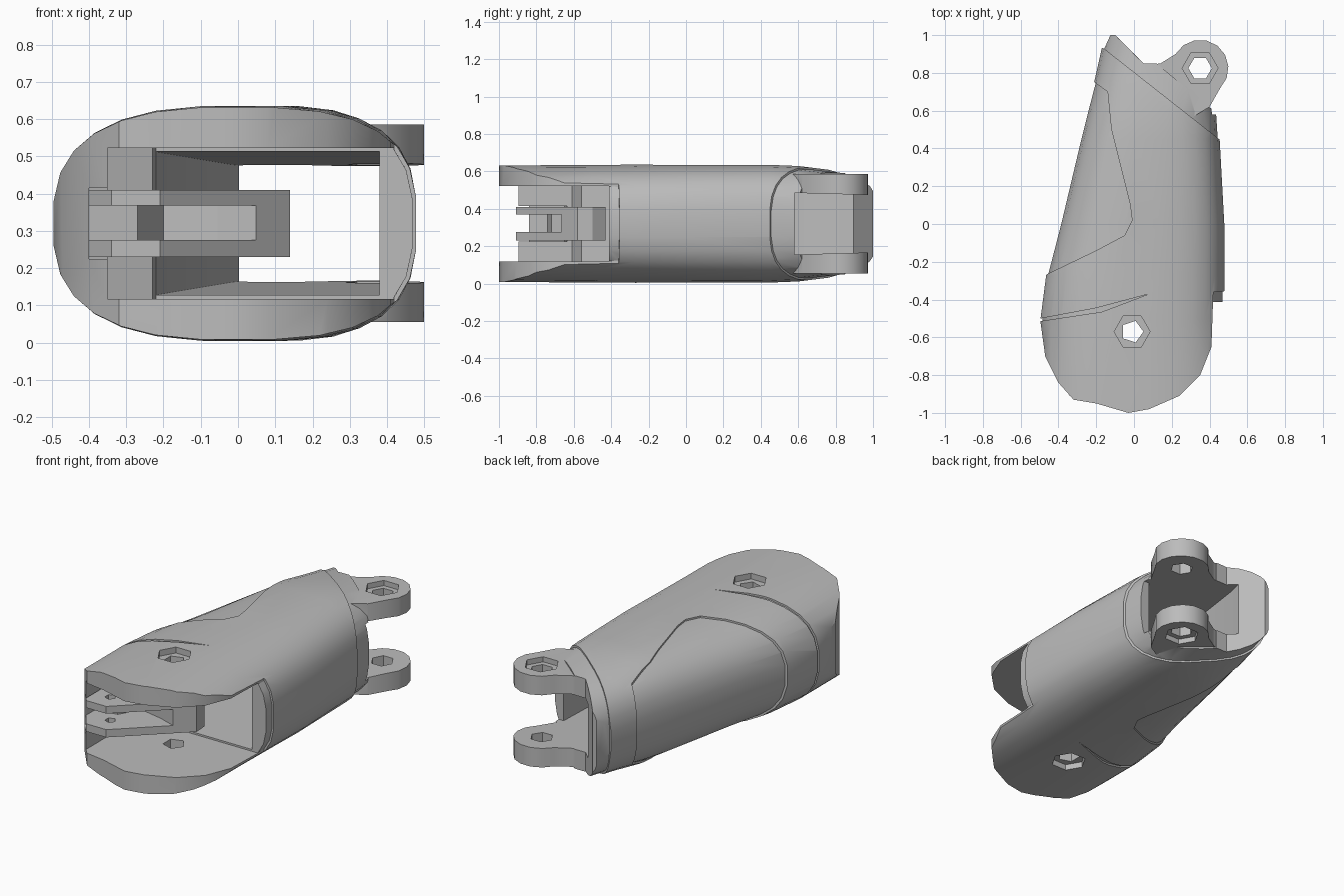
import bpy, bmesh, math

if "Cube" in bpy.data.objects:
    bpy.data.objects.remove(bpy.data.objects["Cube"], do_unlink=True)

grey = bpy.data.materials.new("plain_grey")
grey.use_nodes = True
GREY = (0.5, 0.5, 0.5, 1)
grey.diffuse_color = GREY
grey.node_tree.nodes["Principled BSDF"].inputs["Base Color"].default_value = GREY

MID = 0.32


def make(name, bm):
    bmesh.ops.recalc_face_normals(bm, faces=bm.faces)
    mesh = bpy.data.meshes.new(name)
    bm.to_mesh(mesh)
    bm.free()
    mesh.materials.append(grey)
    obj = bpy.data.objects.new(name, mesh)
    bpy.context.collection.objects.link(obj)
    return obj


def prism(name, outline, z0=-1, z1=2):
    """Extrude a plan outline from z0 to z1."""
    bm = bmesh.new()
    face = bm.faces.new([bm.verts.new((x, y, z0)) for x, y in outline])
    top = bmesh.ops.extrude_face_region(bm, geom=[face])["geom"]
    bmesh.ops.translate(bm, vec=(0, 0, z1 - z0),
                        verts=[v for v in top if isinstance(v, bmesh.types.BMVert)])
    return make(name, bm)


def arc(cx, cy, r, a0, a1, n):
    steps = [math.radians(a0 + (a1 - a0) * i / (n - 1)) for i in range(n)]
    return [(cx + r * math.cos(a), cy + r * math.sin(a)) for a in steps]


def loft(name, grow, sides=28):
    """Rounded sleeve through sections of (y, left x, right x, half height)."""
    sections = [(-1.05, -.5, .48, .312), (-.5, -.497, .48, .316),
                (-.27, -.467, .48, .317), (0, -.397, .48, .316),
                (.45, -.29, .455, .316), (.6, -.252, .445, .31),
                (.77, -.208, .435, .289), (1.05, -.145, .425, .262)]
    bm = bmesh.new()
    rings = []
    for y, xl, xr, h in sections:
        ring = []
        for i in range(sides):
            a = 2 * math.pi * (i + .5) / sides
            c, s = math.cos(a), math.sin(a)
            power = 2.9 if c > 0 else 2.65
            px = math.copysign(abs(c) ** (2 / power), c)
            pz = math.copysign(abs(s) ** (2 / power), s)
            ring.append(bm.verts.new(((xl + xr) / 2 + px * ((xr - xl) / 2 + grow),
                                      y, MID + pz * (h + grow))))
        rings.append(ring)
    for a, b in zip(rings, rings[1:]):
        for i in range(sides):
            j = (i + 1) % sides
            bm.faces.new((a[i], a[j], b[j], b[i]))
    bm.faces.new(rings[0])
    bm.faces.new(rings[-1])
    return make(name, bm)


def boolean(target, tool, operation):
    mod = target.modifiers.new("cut", 'BOOLEAN')
    mod.operation, mod.object, mod.solver = operation, tool, 'EXACT'
    bpy.context.view_layer.objects.active = target
    bpy.ops.object.modifier_apply(modifier=mod.name)
    bpy.data.objects.remove(tool, do_unlink=True)


def drill(target, x, y, r, sides, z0=-1, z1=2):
    ring = arc(x, y, r, 0, 360, sides + 1)[:-1]
    boolean(target, prism("drill", ring, z0, z1), 'DIFFERENCE')


# Outer armour: rounded front, side panel left out, slanted rear edge
armour_plan = [(-.7, -.27), (-.47, -.27), (-.2, -.14), (-.05, -.06), (-.01, .02),
               (-.02, .1), (-.12, .5), (-.14, .7), (-.25, .78), (-.3, .95),
               (-.16, .93), (.45, .45), (.7, .43), (.7, -.34), (.42, -.36),
               (.41, -.65), (.35, -.8), (.24, -.91), (.08, -.98), (-.03, -1),
               (-.2, -.95), (-.32, -.93), (-.4, -.84), (-.47, -.7), (-.495, -.52),
               (-.7, -.5)]
body = loft("sleeve_body", 0)
boolean(body, prism("plan", armour_plan), 'INTERSECT')
seam = [(-.6, -.53), (-.17, -.465), (.08, -.37), (-.2, -.445), (-.6, -.52)]
boolean(body, prism("seam", seam), 'DIFFERENCE')

# Inner core: recessed panel, front rim and rear tongue
core_plan = [(-.7, -.6), (.1, -.5), (.2, -.412), (.7, -.412), (.7, .58), (.41, .61),
             (.3, .7), (.12, .85), (.05, .85), (-.02, .92), (-.1, 1), (-.125, 1),
             (-.17, .9), (-.7, .9)]
core = loft("core", -.01)
boolean(core, prism("plan", core_plan), 'INTERSECT')
boolean(body, core, 'UNION')

# Rear hinge ears, split in two by the cavity
ear_plan = arc(.35, .825, .15, -45, 150, 9) + [(.14, .85), (.06, .84), (0, .7),
                                              (.2, .52), (.3, .56), (.4, .62)]
boolean(body, prism("ears", ear_plan, .055, .585), 'UNION')

# Hollow inside: wide front mouth open on the left, with a pocket for the bracket
mouth = [(-.35, -1.2), (1, -1.2), (1, -.413), (-.22, -.413), (-.23, -.56), (-.35, -.61)]
boolean(body, prism("mouth", mouth, .117, .523), 'DIFFERENCE')
pocket = [(-.4, -1.2), (-.3, -1.2), (-.3, -.62), (-.4, -.65)]
boolean(body, prism("pocket", pocket, .225, .415), 'DIFFERENCE')

# Through passage, its floor and ceiling closing in towards the rear
passage_plan = [(-.21, -.5), (.38, -.5), (.38, .58), (1, .58), (1, 1.2), (.06, 1.2),
                (0, .88), (-.02, .8), (-.22, -.4)]
passage = prism("passage", passage_plan)
for v in passage.data.vertices:
    half = .195 - .028 * (v.co.y + .5)
    v.co.z = MID + (half if v.co.z > MID else -half)
boolean(body, passage, 'DIFFERENCE')

# Screw holes with hexagonal recesses
drill(body, -.01, -.57, .06, 5)
drill(body, .35, .825, .062, 6)
for x, y, depth in ((-.01, -.57, .04), (.35, .825, .085)):
    drill(body, x, y, .095, 6, -1, depth)
    drill(body, x, y, .095, 6, 2 * MID - depth, 2)

# Slotted inner bracket on the right wall
bracket = prism("inner_bracket", [(-.41, -.81), (-.34, -.91), (-.21, -.91), (.14, -.58),
                                  (.135, -.5), (.08, -.43), (-.25, -.43), (-.41, -.6)],
                .23, .41)
slot = [(-.4, -1.1), (.3, -1.1), (.06, -.67), (-.055, -.63), (-.2, -.6),
        (-.27, -.72), (-.4, -.74)]
boolean(bracket, prism("slot", slot, .275, .368), 'DIFFERENCE')
drill(bracket, -.01, -.57, .06, 5)
drill(bracket, -.26, -.8, .03, 5)

# Shading: smooth sleeve with sharp edges, flat bracket
for obj in bpy.context.selected_objects:
    obj.select_set(False)
body.select_set(True)
bpy.context.view_layer.objects.active = body
bpy.ops.object.shade_smooth_by_angle(angle=math.radians(30))
